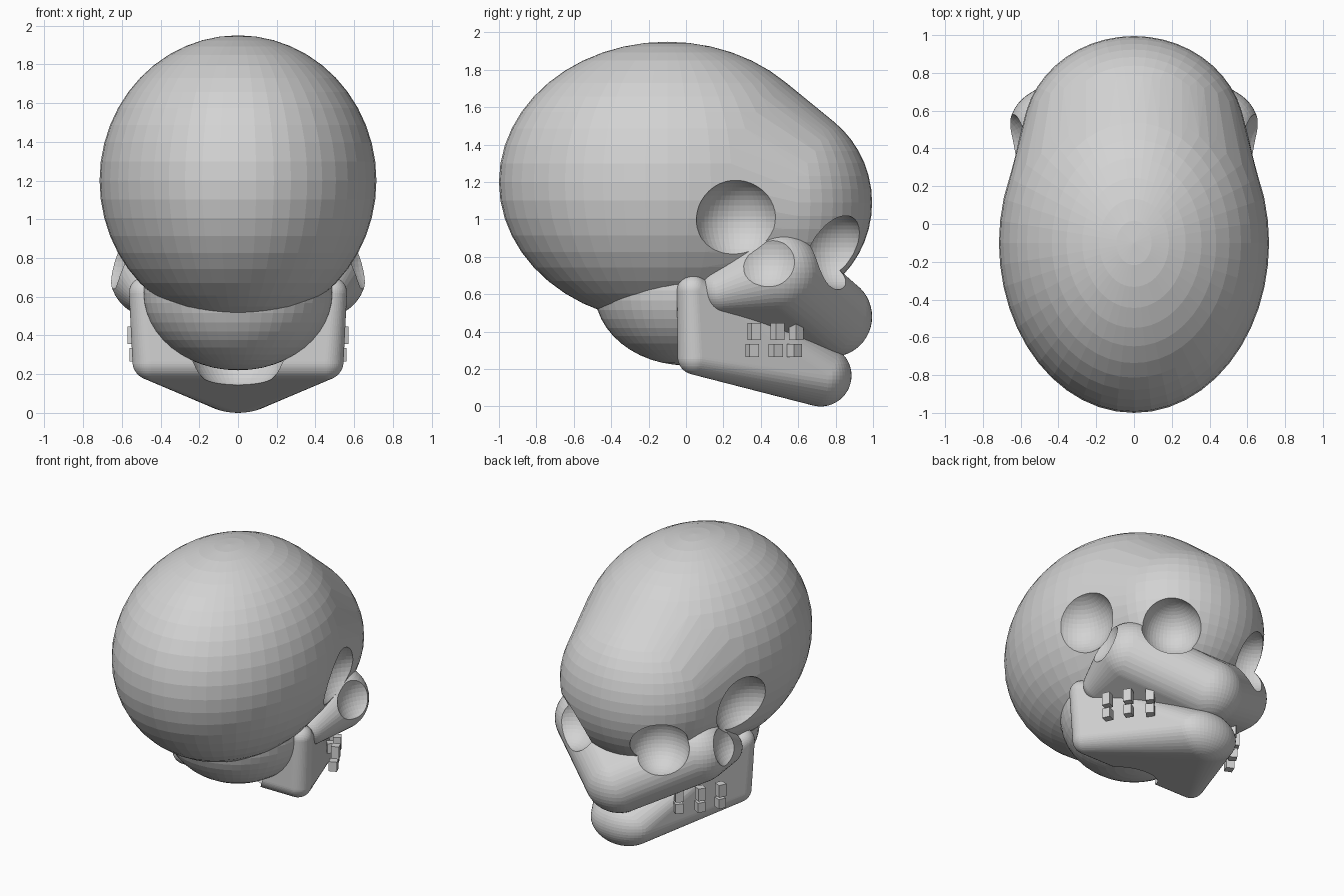
import bpy, bmesh
from mathutils import Matrix, Vector

old = bpy.data.objects.get("Cube")
if old:
    bpy.data.objects.remove(old, do_unlink=True)

bone = bpy.data.materials.new("bone_grey")
bone.use_nodes = True
bone.diffuse_color = (0.65, 0.65, 0.65, 1)
bone.node_tree.nodes["Principled BSDF"].inputs["Base Color"].default_value = bone.diffuse_color


def finish(name, bm):
    bmesh.ops.recalc_face_normals(bm, faces=bm.faces)
    mesh = bpy.data.meshes.new(name)
    bm.to_mesh(mesh)
    bm.free()
    mesh.materials.append(bone)
    obj = bpy.data.objects.new(name, mesh)
    bpy.context.collection.objects.link(obj)
    return obj


def blob(name, balls, segments=48):
    """Convex skin stretched over ellipsoids given as (centre, radii)."""
    bm = bmesh.new()
    for centre, radii in balls:
        size = Vector(radii) if isinstance(radii, tuple) else Vector((radii,) * 3)
        matrix = Matrix.Translation(centre) @ Matrix.Diagonal(size).to_4x4()
        bmesh.ops.create_uvsphere(bm, u_segments=segments, v_segments=segments // 2,
                                  radius=1, matrix=matrix)
    if len(balls) > 1:
        hull = bmesh.ops.convex_hull(bm, input=bm.verts)
        spare = set(hull["geom_interior"]) | set(hull["geom_unused"])
        bmesh.ops.delete(bm, geom=[v for v in spare if isinstance(v, bmesh.types.BMVert)],
                         context='VERTS')
        # Drop old sphere faces left inside the skin
        keep = {f for f in hull["geom"] if isinstance(f, bmesh.types.BMFace)}
        bmesh.ops.delete(bm, geom=[f for f in bm.faces if f not in keep], context='FACES')
        bmesh.ops.dissolve_limit(bm, angle_limit=0.01, verts=bm.verts, edges=bm.edges)
    return finish(name, bm)


def pair(ball):
    (x, y, z), r = ball
    return [((s * x, y, z), r) for s in (1, -1)]


def carve(target, balls):
    for ball in balls:
        cutter = blob("cutter", [ball])
        cutter.hide_render = True
        mod = target.modifiers.new("carve", 'BOOLEAN')
        mod.operation = 'DIFFERENCE'
        mod.solver = 'EXACT'
        mod.object = cutter
        bpy.context.view_layer.update()
        graph = bpy.context.evaluated_depsgraph_get()
        mesh = bpy.data.meshes.new_from_object(target.evaluated_get(graph))
        target.modifiers.clear()
        target.data = mesh
        bpy.data.objects.remove(cutter, do_unlink=True)


# Hollows shared by the cranium and face
eyes = pair(((0.36, 0.82, 0.825), 0.2))
temples = pair(((0.72, 0.285, 0.985), 0.235))
cheek_hollows = pair(((0.77, 0.415, 0.81), 0.215))

# Cranium: large rear dome blended into a broad forehead
cranium = blob("cranium", [((0, -0.1, 1.2), (0.715, 0.9, 0.75)),
                           ((0, 0.46, 1.09), (0.59, 0.535, 0.55))])
carve(cranium, eyes + temples)

# Rounded skull base
blob("skull_base", [((0, 0, 0.62), (0.49, 0.49, 0.4))])

# Upper jaw with cheekbones and arches
upper_jaw = blob("upper_jaw", [((0, 0.78, 0.48), (0.23, 0.215, 0.215))]
                 + pair(((0.44, 0.5, 0.715), 0.222)) + pair(((0.45, 0.2, 0.62), 0.12)))
carve(upper_jaw, eyes + temples + cheek_hollows)

# Lower jaw with a broad chin, hollowed at the throat
lower_jaw = blob("lower_jaw", [((0, 0.72, 0.165), (0.24, 0.165, 0.165))]
                 + pair(((0.48, 0.035, 0.62), 0.083)) + pair(((0.45, 0.05, 0.265), 0.095)))
carve(lower_jaw, [((0, 0, 0.36), 0.255)])

# Teeth along both sides of the jaws
rows = {"upper": (0.4, 0.09, 0), "lower": (0.3, 0.07, -0.01)}
for row, (z, height, shift) in rows.items():
    for i, (x, y, turn) in enumerate([(0.535, 0.365, 0.4), (0.46, 0.49, 0.55), (0.355, 0.59, 0.75)]):
        for side, s in (("left", 1), ("right", -1)):
            bm = bmesh.new()
            matrix = (Matrix.Translation((s * (x + shift), y + shift, z))
                      @ Matrix.Rotation(s * turn, 4, 'Z')
                      @ Matrix.Diagonal((0.055, 0.055, height, 1)))
            bmesh.ops.create_cube(bm, size=1, matrix=matrix)
            finish(f"{row}_tooth_{side}_{i + 1}", bm)
